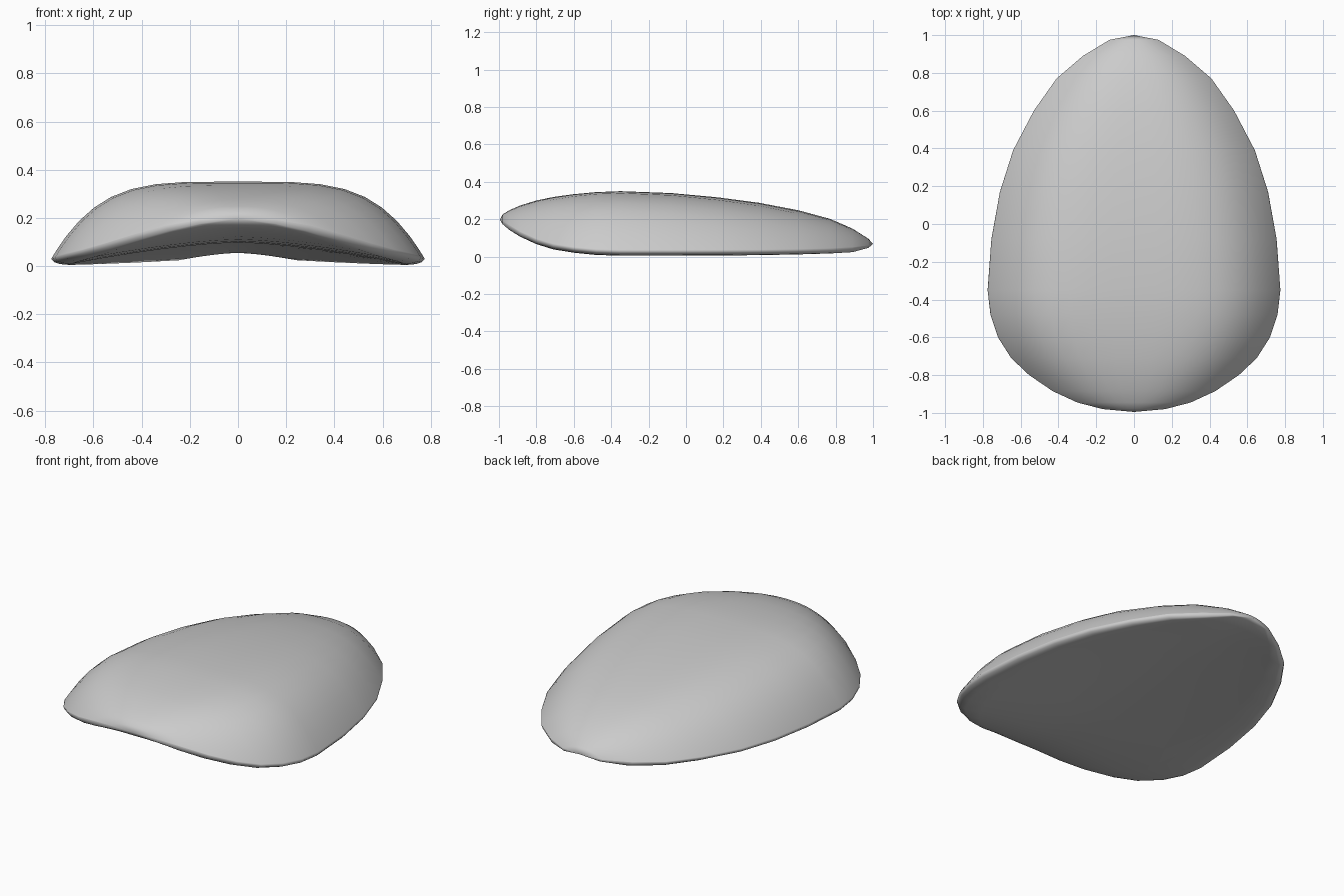
import bpy, bmesh, math

# Stations front to back: y, half width, crown z, rim z, underside centre z, fullness
STATIONS = [
    (-0.995, 0.00, 0.197, 0.197, 0.197, 2.2),
    (-0.98, 0.165, 0.226, 0.190, 0.172, 2.2),
    (-0.945, 0.30, 0.248, 0.168, 0.158, 2.4),
    (-0.885, 0.43, 0.274, 0.131, 0.140, 2.7),
    (-0.80, 0.555, 0.300, 0.092, 0.122, 3.1),
    (-0.71, 0.65, 0.319, 0.064, 0.111, 3.5),
    (-0.60, 0.72, 0.334, 0.046, 0.103, 3.9),
    (-0.48, 0.76, 0.345, 0.034, 0.098, 4.2),
    (-0.35, 0.775, 0.350, 0.030, 0.096, 4.2),
    (-0.08, 0.755, 0.340, 0.030, 0.091, 4.0),
    (0.17, 0.71, 0.317, 0.031, 0.085, 3.7),
    (0.39, 0.64, 0.288, 0.033, 0.077, 3.4),
    (0.60, 0.53, 0.248, 0.037, 0.067, 3.0),
    (0.77, 0.41, 0.202, 0.042, 0.060, 2.7),
    (0.89, 0.27, 0.150, 0.049, 0.055, 2.4),
    (0.975, 0.13, 0.096, 0.060, 0.054, 2.2),
    (1.00, 0.00, 0.068, 0.068, 0.068, 2.2),
]
TOP = [0, .15, .3, .44, .57, .68, .77, .85, .92, .97, .993]
UNDER = [.985, .955, .91, .75, .58, .42, .28, .14, 0]


def half_section(y, w, crown, rim, under, n):
    """Crown centre, around the rim, to the underside centre."""
    pts = [(u * w, y, rim + (crown - rim) * (1 - u ** n)) for u in TOP]
    pts.append((w, y, rim))
    drop = 0.025 * min(1, w / 0.25)
    edge = rim - drop
    for u in UNDER:
        if u > .91:
            k = (1 - u) / .09
            z = rim - drop * math.sqrt(1 - (1 - k) ** 2)
        else:
            z = under + (edge - under) * (u / .91) ** 1.5
        pts.append((u * w, y, z))
    return pts


# Shell: full closed loops bridged along y
bm = bmesh.new()
rings = []
for s in STATIONS:
    half = half_section(*s)
    loop = half + [(-x, y, z) for x, y, z in half[-2:0:-1]]
    rings.append([bm.verts.new(p) for p in loop])
for a, b in zip(rings, rings[1:]):
    for i in range(len(a)):
        j = (i + 1) % len(a)
        bm.faces.new((a[i], a[j], b[j], b[i]))
bmesh.ops.remove_doubles(bm, verts=bm.verts, dist=0.0005)
bmesh.ops.recalc_face_normals(bm, faces=bm.faces)
mesh = bpy.data.meshes.new("egg_shell")
bm.to_mesh(mesh)
bm.free()
shell = bpy.data.objects.new("egg_shell", mesh)
bpy.context.collection.objects.link(shell)
for p in mesh.polygons:
    p.use_smooth = True
